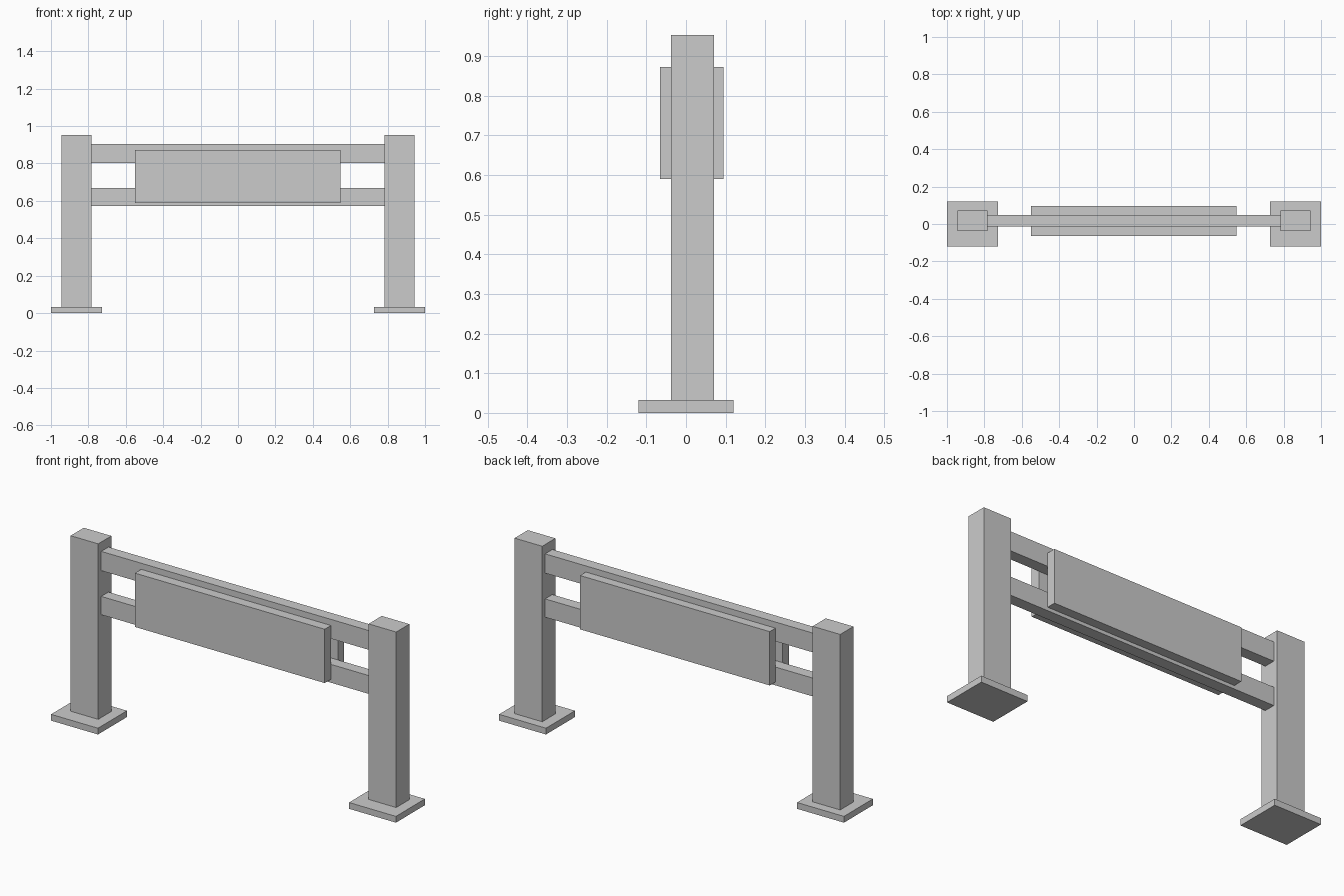
import bpy, bmesh
from mathutils import Vector

if "Cube" in bpy.data.objects:
    bpy.data.objects.remove(bpy.data.objects["Cube"])


def box(name, lo, hi):
    """Axis-aligned box between two corners."""
    lo, hi = Vector(lo), Vector(hi)
    bm = bmesh.new()
    bmesh.ops.create_cube(bm, size=1)
    for v in bm.verts:
        v.co *= hi - lo
    mesh = bpy.data.meshes.new(name)
    bm.to_mesh(mesh)
    bm.free()
    ob = bpy.data.objects.new(name, mesh)
    ob.location = (lo + hi) / 2
    bpy.context.collection.objects.link(ob)
    return ob


# Posts and foot plates, one pair per side
for side, s in (("left", -1), ("right", 1)):
    x = s * 0.864
    box(f"{side}_foot_plate", (x - 0.136, -0.12, 0), (x + 0.136, 0.12, 0.033))
    box(f"{side}_post", (x - 0.08, -0.038, 0.033), (x + 0.08, 0.071, 0.953))

# Horizontal rails between the posts
box("upper_rail", (-0.784, -0.013, 0.803), (0.784, 0.047, 0.904))
box("lower_rail", (-0.784, -0.013, 0.572), (0.784, 0.047, 0.668))

# Sign boards fixed to both faces of the rails
box("front_board", (-0.552, -0.065, 0.59), (0.548, -0.013, 0.872))
box("back_board", (-0.552, 0.047, 0.59), (0.548, 0.095, 0.872))
